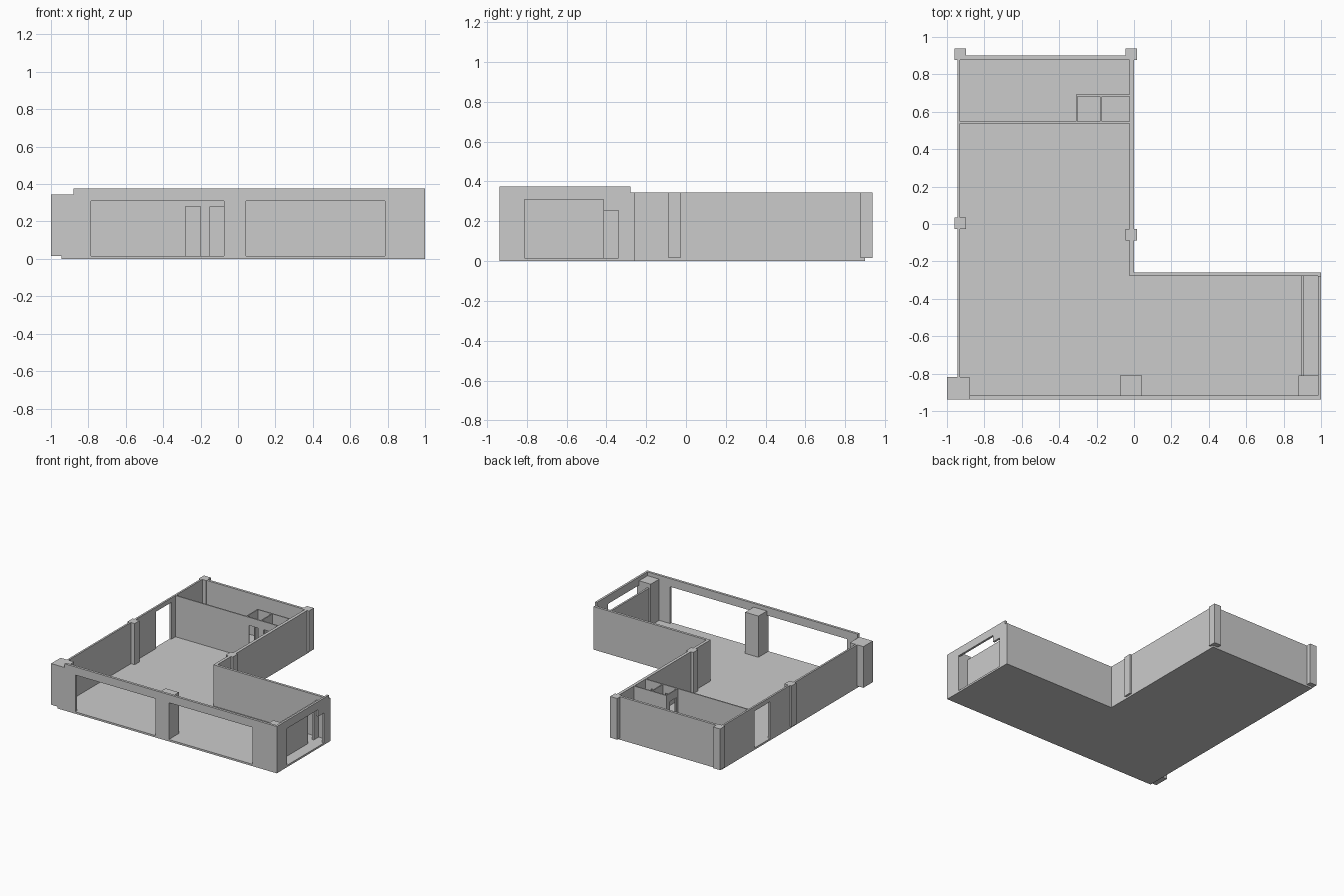
import bpy, bmesh
from mathutils import Vector

if "Cube" in bpy.data.objects:
    bpy.data.objects.remove(bpy.data.objects["Cube"])

F = 0.015      # floor top
H = 0.345      # standard wall top
P = 0.375      # street-side parapet top
W = 0.31       # window head


def prism(name, points, direction):
    """Extrude a planar outline along a vector into a solid."""
    bm = bmesh.new()
    face = bm.faces.new([bm.verts.new(p) for p in points])
    moved = bmesh.ops.extrude_face_region(bm, geom=[face])["geom"]
    bmesh.ops.translate(bm, vec=Vector(direction),
                        verts=[v for v in moved if isinstance(v, bmesh.types.BMVert)])
    bmesh.ops.recalc_face_normals(bm, faces=bm.faces)
    mesh = bpy.data.meshes.new(name)
    bm.to_mesh(mesh)
    bm.free()
    obj = bpy.data.objects.new(name, mesh)
    bpy.context.collection.objects.link(obj)
    return obj


def box(name, x0, x1, y0, y1, z0=F, z1=H):
    return prism(name, [(x0, y0, z0), (x1, y0, z0), (x1, y1, z0), (x0, y1, z0)],
                 (0, 0, z1 - z0))


def wall(name, axis, a, b, t0, t1, top=H, openings=()):
    """Wall running a..b along an axis, thickness t0..t1.
    Each opening is a list of (start, end, head) steps rising from the floor."""
    outline = [(a, F)]
    for steps in openings:
        outline.append((steps[0][0], F))
        for s, e, head in steps:
            outline += [(s, head), (e, head)]
        outline.append((steps[-1][1], F))
    outline += [(b, F), (b, top), (a, top)]
    if axis == "x":
        return prism(name, [(u, t0, z) for u, z in outline], (0, t1 - t0, 0))
    return prism(name, [(t0, u, z) for u, z in outline], (t1 - t0, 0, 0))


# L-shaped floor slab
prism("floor_slab", [(-0.945, -0.937, 0), (1, -0.937, 0), (1, -0.258, 0),
                     (0, -0.258, 0), (0, 0.9, 0), (-0.945, 0.9, 0)], (0, 0, F))

# Street-side walls with large openings
wall("front_wall", "x", -0.88, 1, -0.937, -0.917, P,
     [[(-0.785, -0.075, W)], [(0.043, 0.785, W)]])
wall("right_wall", "y", -0.917, -0.278, 0.983, 1, P,
     [[(-0.81, -0.415, W), (-0.415, -0.34, 0.255)]])

# Remaining outer walls
wall("left_wall", "y", -0.817, 0.88, -0.945, -0.93, H, [[(0.287, 0.485, W)]])
wall("back_wall", "x", -0.945, 0, 0.88, 0.9)
wall("side_wall", "y", -0.258, 0.88, -0.024, 0)
wall("wing_back_wall", "x", -0.024, 1, -0.278, -0.258)

# Display partition behind the right opening
wall("display_partition", "y", -0.81, -0.278, 0.895, 0.91, W,
     [[(-0.415, -0.34, 0.255)]])

# Back room divider and small cubicles
wall("back_room_divider", "x", -0.93, -0.024, 0.537, 0.547, H,
     [[(-0.28, -0.2, 0.28)], [(-0.15, -0.072, 0.28)]])
wall("cubicle_back", "x", -0.31, -0.024, 0.683, 0.692)
wall("cubicle_side", "y", 0.547, 0.683, -0.31, -0.302, H, [[(0.565, 0.645, 0.28)]])
wall("cubicle_partition", "y", 0.547, 0.683, -0.181, -0.172)

# Large front columns
box("front_left_column", -1, -0.88, -0.937, -0.817)
box("front_middle_column", -0.075, 0.043, -0.917, -0.81)
box("front_right_column", 0.88, 0.983, -0.917, -0.81)

# Slim wall pillars
for name, x, y in [("left_pillar", -0.928, 0.004), ("side_pillar", -0.015, -0.058),
                   ("back_left_pillar", -0.928, 0.907), ("back_right_pillar", -0.015, 0.907)]:
    box(name, x - 0.031, x + 0.031, y - 0.031, y + 0.031)
